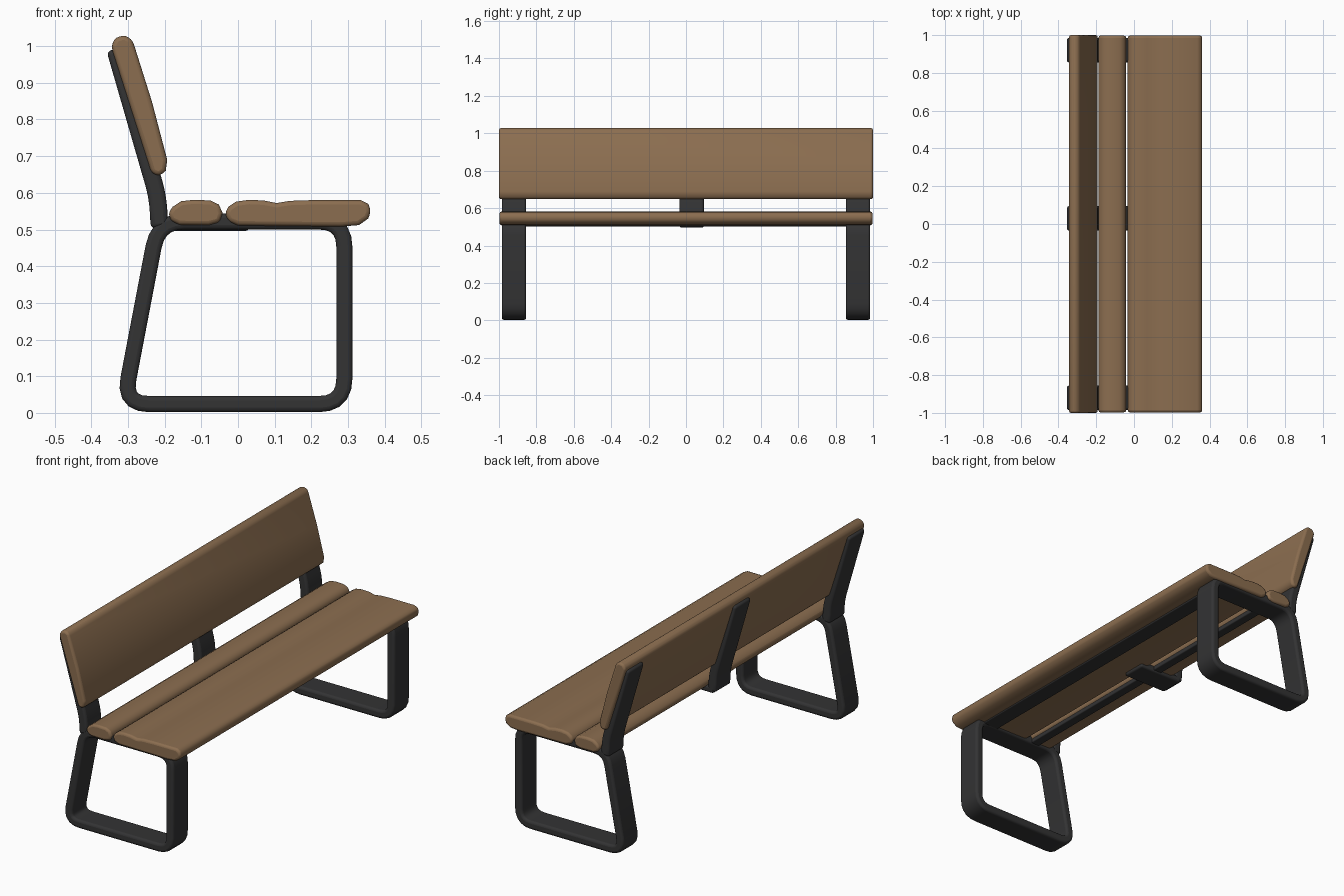
import bpy, bmesh
from mathutils import Vector

cube = bpy.data.objects.get("Cube")
if cube:
    bpy.data.objects.remove(cube, do_unlink=True)


def material(name, color):
    m = bpy.data.materials.new(name)
    m.use_nodes = True
    m.diffuse_color = (*color, 1)
    m.node_tree.nodes["Principled BSDF"].inputs["Base Color"].default_value = (*color, 1)
    return m


WOOD = material("brown wood", (0.26, 0.155, 0.08))
METAL = material("dark metal", (0.033, 0.033, 0.034))


def finish(bm, name, mat, bevel):
    bmesh.ops.recalc_face_normals(bm, faces=bm.faces)
    mesh = bpy.data.meshes.new(name)
    bm.to_mesh(mesh)
    bm.free()
    mesh.materials.append(mat)
    obj = bpy.data.objects.new(name, mesh)
    bpy.context.collection.objects.link(obj)
    mod = obj.modifiers.new("soft edges", "BEVEL")
    mod.width = bevel
    mod.segments = 3
    mod.limit_method = "ANGLE"
    mod.angle_limit = 0.75
    bpy.ops.object.select_all(action="DESELECT")
    obj.select_set(True)
    bpy.context.view_layer.objects.active = obj
    bpy.ops.object.shade_smooth_by_angle(angle=0.8)
    return obj


def prism(name, profile, y0, y1, mat, bevel=0.012):
    """Extrude a side profile (x, z) along the bench's length."""
    bm = bmesh.new()
    face = bm.faces.new([bm.verts.new((x, y0, z)) for x, z in profile])
    out = bmesh.ops.extrude_face_region(bm, geom=[face])
    moved = [v for v in out["geom"] if isinstance(v, bmesh.types.BMVert)]
    bmesh.ops.translate(bm, verts=moved, vec=(0, y1 - y0, 0))
    return finish(bm, name, mat, bevel)


def box(name, x0, x1, y0, y1, z0, z1, mat, bevel=0.005):
    return prism(name, [(x0, z0), (x1, z0), (x1, z1), (x0, z1)], y0, y1, mat, bevel)


def rounded(points, radius, closed, steps=5):
    """Replace the corners of a path with smooth curves."""
    pts = [Vector(p) for p in points]
    path = []
    for i, p in enumerate(pts):
        if not closed and i in (0, len(pts) - 1):
            path.append(p)
            continue
        a = p + (pts[i - 1] - p).normalized() * radius
        b = p + (pts[(i + 1) % len(pts)] - p).normalized() * radius
        for k in range(steps + 1):
            t = k / steps
            path.append(a * (1 - t) ** 2 + p * 2 * t * (1 - t) + b * t * t)
    return path


def flat_bar(name, points, radius, thick, y, width, closed):
    """Sweep a flat rectangular section along a path in the side plane."""
    path = rounded(points, radius, closed)
    n = len(path)
    bm = bmesh.new()
    rings = []
    for i, p in enumerate(path):
        before = path[i - 1] if closed or i else p
        after = path[(i + 1) % n] if closed or i < n - 1 else p
        d = (after - before).normalized()
        off = Vector((-d.y, d.x)) * thick / 2
        rings.append([bm.verts.new((p.x + s * off.x, y + w * width / 2, p.y + s * off.y))
                      for s, w in ((-1, -1), (1, -1), (1, 1), (-1, 1))])
    for i in range(n if closed else n - 1):
        a, b = rings[i], rings[(i + 1) % n]
        for k in range(4):
            j = (k + 1) % 4
            bm.faces.new((a[k], a[j], b[j], b[k]))
    if not closed:
        bm.faces.new(rings[0])
        bm.faces.new(rings[-1])
    return finish(bm, name, METAL, 0.012)


# Leg loops at both ends
LOOP = [(0.29, 0.522), (-0.217, 0.522), (-0.312, 0.024), (0.29, 0.024)]
for side, y in (("right", 0.92), ("left", -0.92)):
    flat_bar(side + "_leg_loop", LOOP, 0.07, 0.044, y, 0.13, True)

# Back posts
POST = [(-0.214, 0.505), (-0.219, 0.59), (-0.335, 0.992)]
for name, y in (("right", 0.92), ("middle", 0.03), ("left", -0.92)):
    flat_bar(name + "_back_post", POST, 0.04, 0.048, y, 0.13, False)

# Backrest board
prism("backrest_board", [
    (-0.346, 1.0), (-0.335, 1.022), (-0.31, 1.03), (-0.288, 1.018),
    (-0.235, 0.85), (-0.193, 0.69), (-0.197, 0.66), (-0.215, 0.645), (-0.236, 0.655),
], -1, 1, WOOD)

# Seat planks
prism("rear_seat_plank", [
    (-0.19, 0.545), (-0.178, 0.562), (-0.155, 0.577), (-0.12, 0.581), (-0.075, 0.579),
    (-0.052, 0.568), (-0.042, 0.545), (-0.05, 0.52), (-0.08, 0.512), (-0.16, 0.513), (-0.183, 0.524),
], -0.997, 0.997, WOOD)
prism("front_seat_plank", [
    (-0.036, 0.545), (-0.026, 0.562), (-0.005, 0.576), (0.03, 0.581), (0.07, 0.579), (0.105, 0.572),
    (0.14, 0.578), (0.2, 0.58), (0.335, 0.58), (0.355, 0.57), (0.363, 0.55), (0.355, 0.53),
    (0.33, 0.512), (0.28, 0.508), (0, 0.511), (-0.026, 0.522),
], -0.997, 0.997, WOOD)

# Rails and bracket under the seat
box("front_rail", 0.17, 0.26, -0.87, 0.87, 0.502, 0.53, METAL)
box("rear_rail", -0.1, -0.05, -0.87, 0.87, 0.504, 0.53, METAL)
box("middle_bracket", -0.225, 0.03, -0.035, 0.095, 0.496, 0.53, METAL, 0.01)
